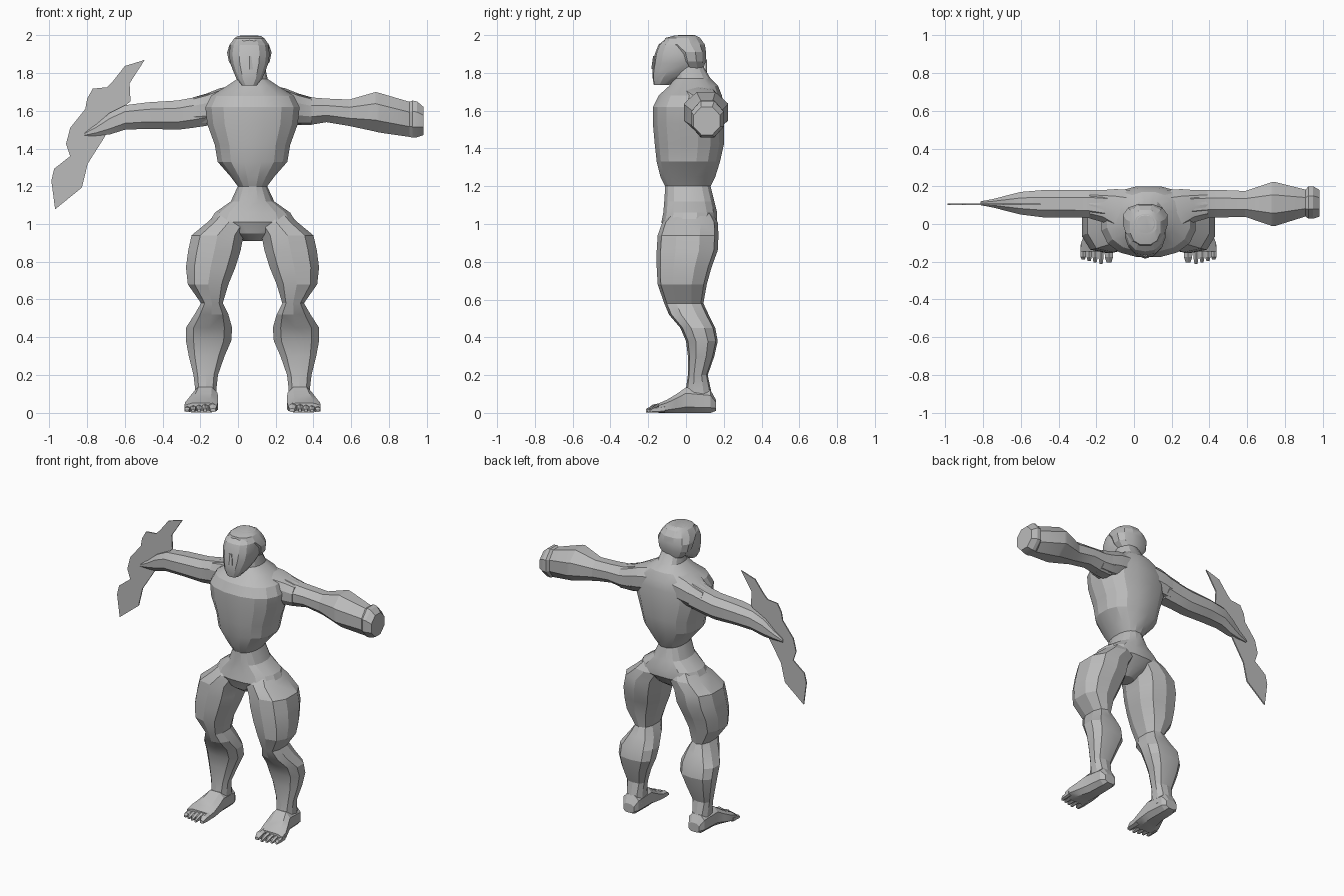
import bpy, bmesh, math
from mathutils import Vector

CX = 0.077  # body centre line

skin = bpy.data.materials.new("grey")
skin.diffuse_color = (0.5, 0.5, 0.5, 1)


def finish(name, bm, smooth=20):
    bmesh.ops.recalc_face_normals(bm, faces=bm.faces)
    me = bpy.data.meshes.new(name)
    bm.to_mesh(me)
    bm.free()
    me.materials.append(skin)
    ob = bpy.data.objects.new(name, me)
    bpy.context.collection.objects.link(ob)
    if smooth:
        bpy.ops.object.select_all(action='DESELECT')
        ob.select_set(True)
        bpy.context.view_layer.objects.active = ob
        bpy.ops.object.shade_smooth_by_angle(angle=math.radians(smooth))
    return ob


def loft(name, axis, rings, n=10, p=0.85, mirror=False):
    """Rings are (station, a0, a1, b0, b1) boxes filled with rounded sections."""
    bm = bmesh.new()
    loops = []
    for t, a0, a1, b0, b1 in rings:
        loop = []
        for i in range(n):
            ang = 2 * math.pi * (i + 0.5) / n
            c, s = math.cos(ang), math.sin(ang)
            k = math.cos(math.pi / n)      # fill the box with the flat sides
            c = math.copysign(min(1, abs(c) / k) ** p, c)
            s = math.copysign(min(1, abs(s) / k) ** p, s)
            a = (a0 + a1) / 2 + c * (a1 - a0) / 2
            b = (b0 + b1) / 2 + s * (b1 - b0) / 2
            co = {'x': (t, a, b), 'y': (a, t, b), 'z': (a, b, t)}[axis]
            if mirror:
                co = (2 * CX - co[0], co[1], co[2])
            loop.append(bm.verts.new(Vector(co)))
        loops.append(loop)
    for l0, l1 in zip(loops, loops[1:]):
        for i in range(n):
            j = (i + 1) % n
            bm.faces.new((l0[i], l0[j], l1[j], l1[i]))
    bm.faces.new(loops[0])
    bm.faces.new(loops[-1])
    return finish(name, bm)


# torso from crotch to neck: height, half width, front, back
torso = [(.91, .05, -.05, .06), (.95, .10, -.11, .12), (1.01, .23, -.13, .165),
         (1.06, .20, -.12, .165), (1.12, .115, -.115, .15), (1.20, .078, -.11, .13),
         (1.25, .115, -.135, .155), (1.33, .185, -.155, .18), (1.42, .20, -.165, .20),
         (1.53, .24, -.175, .20), (1.62, .25, -.175, .20), (1.68, .22, -.145, .19),
         (1.73, .14, -.09, .17), (1.77, .08, -.06, .13), (1.84, .065, -.05, .09)]
loft("torso", 'z', [(z, CX - w, CX + w, f, b) for z, w, f, b in torso], n=16)

# head: height, half width, front, back
head = [(1.735, .04, -.17, -.09), (1.77, .068, -.176, -.03), (1.81, .085, -.178, .05),
        (1.85, .10, -.172, .09), (1.90, .108, -.165, .102), (1.95, .10, -.145, .095),
        (1.985, .075, -.10, .075), (2.0, .045, -.04, .045)]
loft("head", 'z', [(z, .06 - w, .06 + w, f, b) for z, w, f, b in head], n=14)

# hair bulging over the ears and brow
hair = [(1.81, .07, .0, .09), (1.86, .108, -.04, .104), (1.91, .118, -.06, .106),
        (1.95, .105, -.12, .10), (1.985, .08, -.11, .075), (1.998, .06, -.06, .05)]
loft("hair", 'z', [(z, .06 - w, .06 + w, f, b) for z, w, f, b in hair], n=12)

# nose and brow ridge
loft("nose", 'z', [(1.82, .04, .08, -.184, -.15), (1.89, .05, .07, -.174, -.15)], n=6)

leg = [(1.07, .10, .25, -.07, .13), (1.01, .09, .315, -.125, .168),
       (.94, .125, .40, -.15, .172), (.86, .14, .418, -.155, .168),
       (.77, .168, .43, -.155, .135), (.68, .205, .42, -.15, .11),
       (.58, .235, .35, -.115, .092), (.52, .205, .385, -.09, .12),
       (.45, .185, .43, -.03, .155), (.38, .19, .43, .0, .168),
       (.30, .225, .415, .01, .15), (.20, .26, .39, .01, .115),
       (.13, .268, .382, .0, .13), (.06, .265, .385, -.01, .145)]
foot = [(.158, .285, .365, .01, .07), (.13, .268, .385, .0, .12),
        (.0, .262, .395, .0, .135), (-.05, .26, .415, .0, .10),
        (-.10, .26, .435, .0, .07), (-.145, .265, .438, .0, .05)]
for side, mir in (("left", False), ("right", True)):
    loft(side + "_leg", 'z', leg, n=10, mirror=mir)
    loft(side + "_foot", 'y', foot, n=8, p=.7, mirror=mir)
    # five toes, the inner one largest
    for i in range(5):
        w = .046 if i == 0 else .029
        x = .265 if i == 0 else .315 + (i - 1) * .0315
        tip = -.213 + .008 * abs(i - 1)
        h = .045 - .004 * i
        loft(f"{side}_toe_{i + 1}", 'y',
             [(-.11, x, x + w, .003, h + .01), (-.175, x, x + w * .95, .002, h),
              (tip, x + w * .2, x + w * .75, .002, h * .5)], n=6, mirror=mir)
    # shoulder muscle
    loft(side + "_shoulder", 'x',
         [(.17, -.08, .18, 1.54, 1.735), (.25, -.04, .185, 1.53, 1.72),
          (.32, .01, .18, 1.525, 1.692), (.39, .03, .18, 1.525, 1.672)], n=10, mirror=mir)

# left arm widening into a blunt cannon-like cuff
loft("left_arm", 'x',
     [(.30, .02, .18, 1.525, 1.695), (.38, .032, .18, 1.525, 1.672),
      (.47, .035, .18, 1.54, 1.665), (.59, .038, .175, 1.52, 1.66),
      (.73, -.01, .222, 1.49, 1.70), (.75, -.01, .222, 1.485, 1.695),
      (.91, .04, .182, 1.462, 1.648), (.925, .028, .20, 1.458, 1.655),
      (.95, .028, .20, 1.46, 1.65), (.985, .04, .18, 1.472, 1.62)], n=8, p=1)

# right arm tapering into a pointed hand
loft("right_arm", 'x',
     [(-.14, .01, .18, 1.525, 1.695), (-.24, .032, .18, 1.51, 1.67),
      (-.32, .035, .18, 1.50, 1.655), (-.48, .035, .18, 1.505, 1.645),
      (-.60, .05, .17, 1.50, 1.63), (-.68, .07, .15, 1.475, 1.59),
      (-.75, .088, .132, 1.468, 1.53), (-.815, .10, .12, 1.465, 1.485)], n=8)

# jagged flat blade
outline = [(-.495, 1.87), (-.60, 1.838), (-.665, 1.755), (-.695, 1.725), (-.77, 1.718),
           (-.80, 1.665), (-.81, 1.61), (-.89, 1.51), (-.912, 1.425), (-.89, 1.36),
           (-.975, 1.293), (-.99, 1.23), (-.97, 1.078), (-.828, 1.193), (-.797, 1.32),
           (-.707, 1.462), (-.67, 1.557), (-.57, 1.652), (-.575, 1.746)]
bm = bmesh.new()
face = bm.faces.new([bm.verts.new((x, .102, z)) for x, z in outline])
ext = bmesh.ops.extrude_face_region(bm, geom=[face], use_keep_orig=True)
for v in ext["geom"]:
    if isinstance(v, bmesh.types.BMVert):
        v.co.y += .008
bmesh.ops.triangulate(bm, faces=[f for f in bm.faces if len(f.verts) > 4])
finish("blade", bm, smooth=0)
